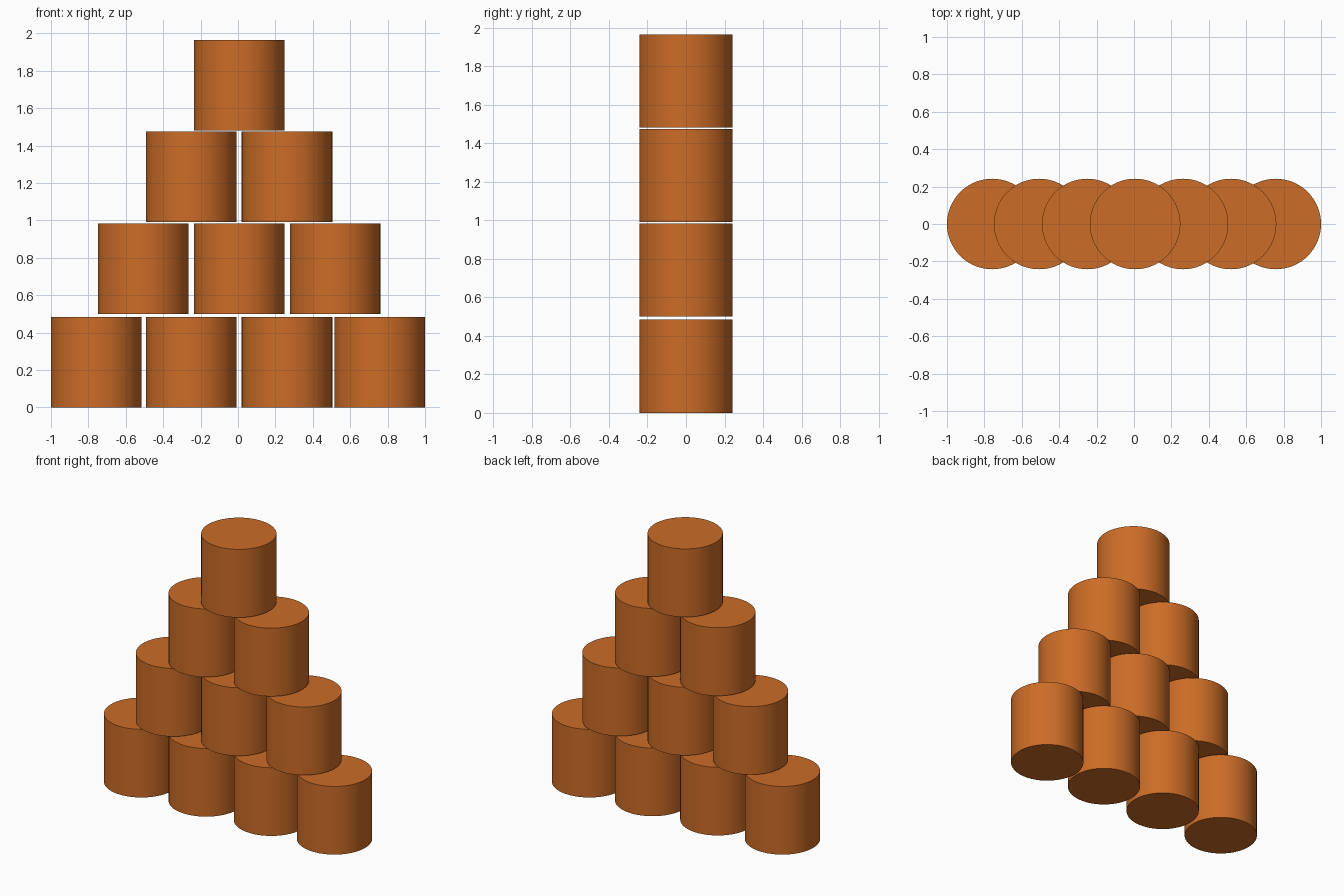
import bpy
import math

if "Cube" in bpy.data.objects:
    bpy.data.objects.remove(bpy.data.objects["Cube"])

RADIUS = 0.242
HEIGHT = 0.484

paint = bpy.data.materials.new("burnt orange")
paint.diffuse_color = (0.60, 0.15, 0.02, 1.0)
paint.use_nodes = True
paint.node_tree.nodes["Principled BSDF"].inputs["Base Color"].default_value = paint.diffuse_color

# Each tier: base height and the x centres of its cans (bottom to top)
tiers = [
    (0.0, (-0.758, -0.25, 0.262, 0.758)),
    (0.50, (-0.507, 0.006, 0.519)),
    (0.991, (-0.25, 0.262)),
    (1.482, (0.006,)),
]


def add_can(name, x, base):
    bpy.ops.mesh.primitive_cylinder_add(
        vertices=64, radius=RADIUS, depth=HEIGHT,
        location=(x, 0, base + HEIGHT / 2))
    can = bpy.context.object
    can.name = name
    can.data.materials.append(paint)
    bpy.ops.object.shade_smooth_by_angle(angle=math.radians(30))


# Pyramid of stacked cans
for t, (base, centres) in enumerate(tiers, 1):
    for i, x in enumerate(centres, 1):
        add_can(f"can_tier{t}_{i}", x, base)
